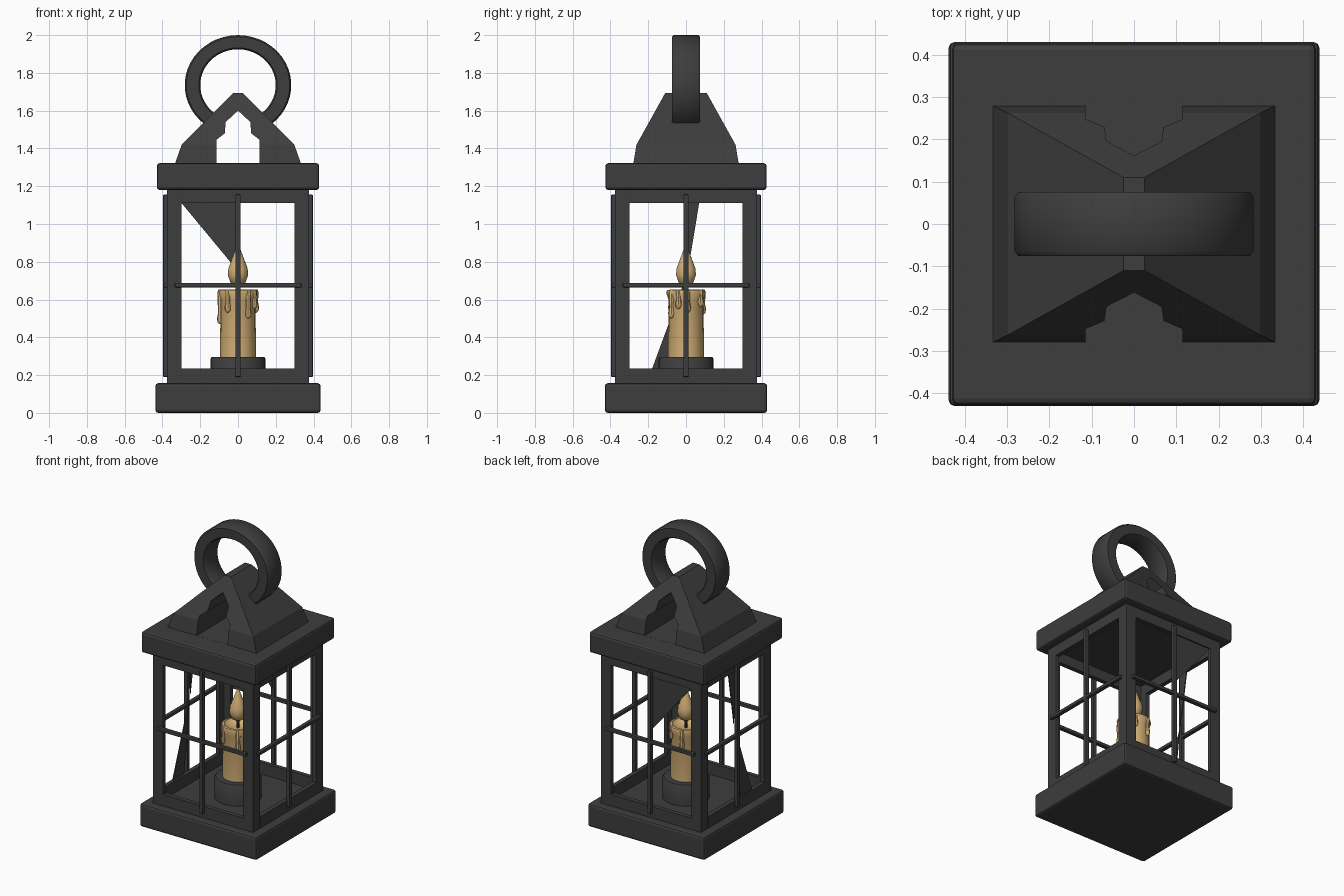
import bpy, bmesh, math
from mathutils import Vector

if "Cube" in bpy.data.objects:
    bpy.data.objects.remove(bpy.data.objects["Cube"])


def material(name, rgb):
    m = bpy.data.materials.new(name)
    m.diffuse_color = (*rgb, 1)
    m.use_nodes = True
    m.node_tree.nodes["Principled BSDF"].inputs["Base Color"].default_value = m.diffuse_color
    return m


IRON = material("dark iron", (0.047, 0.047, 0.047))
WAX = material("candle wax", (0.65, 0.43, 0.18))


def make(name, bm, mat, bevel=0.0, smooth=False):
    bmesh.ops.recalc_face_normals(bm, faces=bm.faces[:])
    me = bpy.data.meshes.new(name)
    bm.to_mesh(me)
    bm.free()
    ob = bpy.data.objects.new(name, me)
    bpy.context.collection.objects.link(ob)
    me.materials.append(mat)
    if bevel:
        mod = ob.modifiers.new("bevel", 'BEVEL')
        mod.width = bevel
        mod.segments = 2
        mod.limit_method = 'ANGLE'
    if smooth:
        bpy.ops.object.select_all(action='DESELECT')
        ob.select_set(True)
        bpy.context.view_layer.objects.active = ob
        bpy.ops.object.shade_smooth_by_angle(angle=math.radians(40))
    return ob


def box(name, lo, hi, bevel=0.0):
    bm = bmesh.new()
    bmesh.ops.create_cube(bm, size=1)
    for v in bm.verts:
        v.co = Vector([(a + b) / 2 + c * (b - a) for a, b, c in zip(lo, hi, v.co)])
    return make(name, bm, IRON, bevel)


def loft(bm, rings):
    """Skin a list of equally long point rings and cap both ends."""
    vs = [[bm.verts.new(p) for p in r] for r in rings]
    n = len(vs[0])
    for a, b in zip(vs, vs[1:]):
        for i in range(n):
            bm.faces.new((a[i], a[(i + 1) % n], b[(i + 1) % n], b[i]))
    bm.faces.new(vs[0][::-1])
    bm.faces.new(vs[-1])


def lathe(name, profile, mat, sides, at=(0, 0)):
    bm = bmesh.new()
    loft(bm, [[(at[0] + r * math.cos(2 * math.pi * i / sides),
                at[1] + r * math.sin(2 * math.pi * i / sides), z)
               for i in range(sides)] for r, z in profile])
    return make(name, bm, mat, smooth=True)


# Base and top slabs
box("base_slab", (-.438, -.43, 0), (.438, .43, .157), .015)
box("top_slab", (-.43, -.427, 1.18), (.43, .427, 1.322), .015)

# Four thin window frames, each with a cross of bars on its outer face
IN, OUT = .348, .377
for s in (-1, 1):
    a, b = sorted((s * IN, s * OUT))
    c, d = sorted((s * .37, s * .397))
    for z0, z1 in ((.15, .235), (1.11, 1.19)):
        box("rail_front_back", (-.3, a, z0), (.3, b, z1))
        box("rail_side", (a, -.3, z0), (b, .3, z1))
    box("upright_bar_front_back", (-.014, c, .19), (.014, d, 1.155), .005)
    box("upright_bar_side", (c, -.014, .19), (d, .014, 1.155), .005)
    box("cross_bar_front_back", (-.335, c, .665), (.335, d, .688), .005)
    box("cross_bar_side", (c, -.335, .665), (d, .335, .688), .005)

# L-shaped corner posts
for sx in (-1, 1):
    for sy in (-1, 1):
        bm = bmesh.new()
        ell = ((.298, OUT), (OUT, OUT), (OUT, .298), (IN, .298), (IN, IN), (.298, IN))
        loft(bm, [[(sx * x, sy * y, z) for x, y in ell] for z in (.15, 1.19)])
        make("corner_post", bm, IRON, .004)

# Torn pane shards left in the back and left frames
for name, tri, axis, pos in (
        ("back_shard", ((-.3, 1.112), (0, 1.112), (0, .75)), 1, .365),
        ("left_upper_shard", ((0, 1.112), (.07, 1.112), (.01, .75)), 0, -.365),
        ("left_lower_shard", ((-.18, .233), (-.06, .233), (0, .72)), 0, -.365)):
    bm = bmesh.new()
    loft(bm, [[(p, h, z) if axis == 0 else (h, p, z) for h, z in tri]
              for p in (pos - .003, pos + .003)])
    make(name, bm, IRON)

# Roof: flared lower band, then slopes up to a short ridge
bm = bmesh.new()
loft(bm, [[(-x, -y, z), (x, -y, z), (x, y, z), (-x, y, z)]
          for x, y, z in ((.335, .28, 1.315), (.298, .262, 1.42), (.025, .11, 1.693))])
roof = make("roof", bm, IRON)

# Stepped pointed opening running through the roof
half = [(.115, 1.3225), (.115, 1.445), (.07, 1.48), (.065, 1.54)]
outline = half + [(0, 1.6)] + [(-x, z) for x, z in reversed(half)]
bm = bmesh.new()
loft(bm, [[(x, y, z) for x, z in outline] for y in (-.5, .5)])
cutter = make("roof_opening_cutter", bm, IRON)
cutter.hide_render = True
cutter.hide_viewport = True
cut = roof.modifiers.new("opening", 'BOOLEAN')
cut.operation = 'DIFFERENCE'
cut.solver = 'EXACT'
cut.object = cutter

# Hanging ring: flat band whose ends sink into the roof
bm = bmesh.new()
rings = []
for i in range(37):
    t = math.radians(-52 + 284 * i / 36)
    rings.append([(rx * math.cos(t), y, 1.735 + rz * math.sin(t))
                  for rx, rz, y in ((.2, .19, -.065), (.208, .198, -.075), (.274, .257, -.075),
                                    (.282, .265, -.065), (.282, .265, .065), (.274, .257, .075),
                                    (.208, .198, .075), (.2, .19, .065))])
loft(bm, rings)
make("hanging_ring", bm, IRON, smooth=True)

# Candle, holder, wick and flame
lathe("candle_holder", [(.145, .15), (.145, .288), (.138, .297)], IRON, 24)
lathe("candle", [(.095, .29), (.093, .6), (.105, .635), (.1, .65), (.085, .652),
                 (.07, .635), (.02, .625)], WAX, 20)
lathe("wick", [(.009, .62), (.007, .7)], IRON, 8)
lathe("flame", [(.012, .672), (.04, .69), (.054, .73), (.051, .765), (.034, .81),
                (.017, .855), (.005, .885)], WAX, 14)

# Wax drips round the rim
for deg, low in ((5, .53), (55, .56), (110, .52), (185, .47), (235, .53), (305, .5), (335, .55)):
    t = math.radians(deg)
    lathe("wax_drip", [(.004, low), (.015, low + .01), (.018, low + .03), (.012, low + .06),
                       (.016, .635), (.01, .652)], WAX, 8,
          (.094 * math.cos(t), .094 * math.sin(t)))
